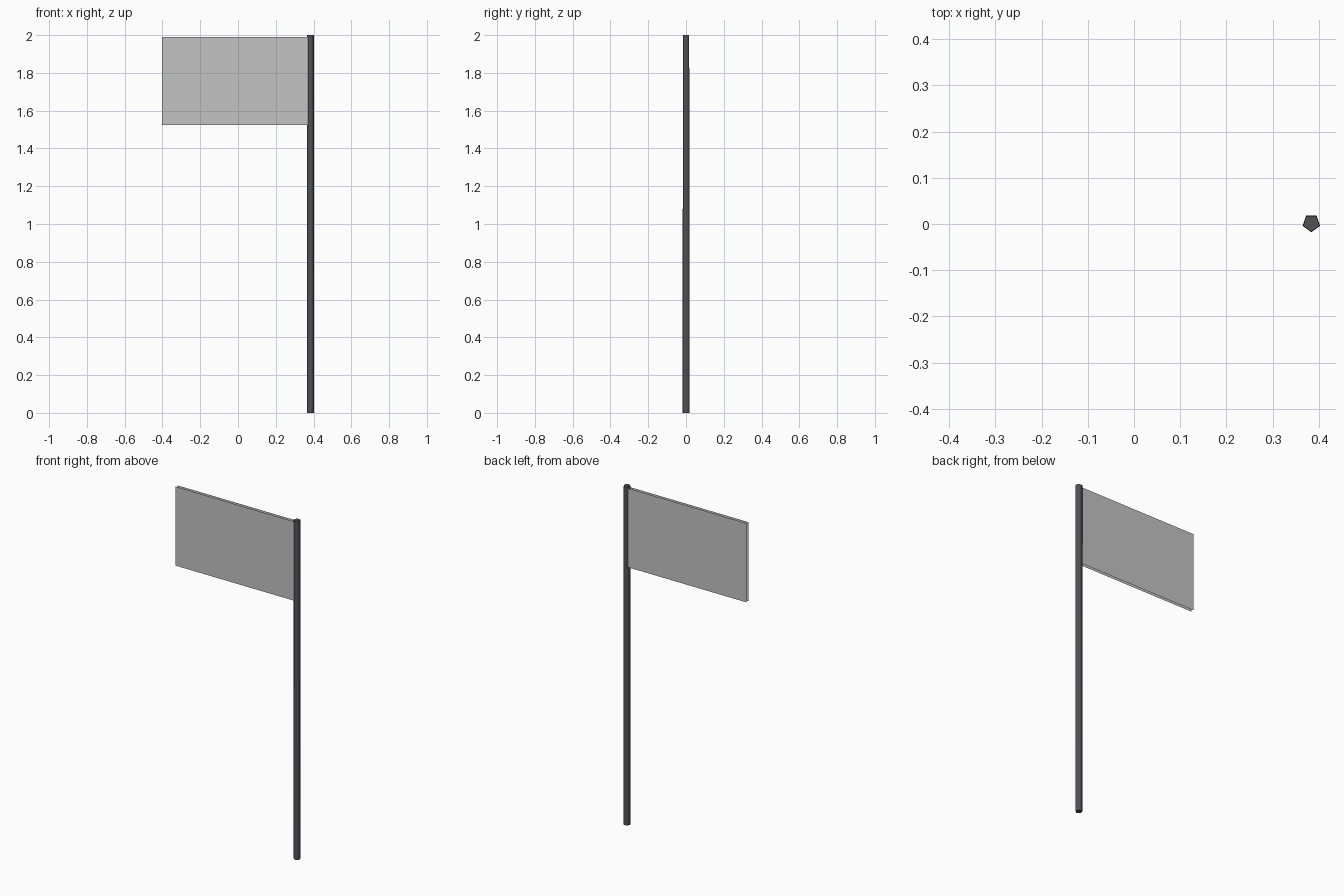
import bpy
import bmesh
import math
from mathutils import Matrix

cube = bpy.data.objects.get("Cube")
if cube:
    bpy.data.objects.remove(cube, do_unlink=True)


def make_material(name, color):
    mat = bpy.data.materials.new(name)
    mat.use_nodes = True
    mat.diffuse_color = color
    mat.node_tree.nodes["Principled BSDF"].inputs["Base Color"].default_value = color
    return mat


def make_object(name, bm, mat):
    mesh = bpy.data.meshes.new(name)
    bm.to_mesh(mesh)
    bm.free()
    mesh.materials.append(mat)
    obj = bpy.data.objects.new(name, mesh)
    bpy.context.collection.objects.link(obj)
    return obj


dark_metal = make_material("dark grey metal", (0.085, 0.085, 0.092, 1))
cloth = make_material("light grey cloth", (0.55, 0.55, 0.55, 1))

POLE_X, POLE_Y, HEIGHT = 0.384, 0.002, 2.0

# Pole: slightly tapered five-sided post with one corner facing the front
bm = bmesh.new()
bmesh.ops.create_cone(bm, cap_ends=True, segments=5, radius1=0.0198, radius2=0.0187, depth=HEIGHT)
lowest = min(bm.verts, key=lambda v: (round(v.co.z, 3), v.co.y))
turn = -math.pi / 2 - math.atan2(lowest.co.y, lowest.co.x)
bm.transform(Matrix.Translation((POLE_X, POLE_Y, HEIGHT / 2)) @ Matrix.Rotation(turn, 4, "Z"))

# Round the shading around the post, keeping its end caps crisp
for face in bm.faces:
    face.smooth = abs(face.normal.z) < 0.5
for edge in bm.edges:
    edge.smooth = all(face.smooth for face in edge.link_faces)
make_object("pole", bm, dark_metal)

# Flag: two thin sheets back to back, open around the rim
LEFT, BOTTOM, TOP = -0.403, 1.523, 1.99
for name, side in (("flag_front", -1), ("flag_back", 1)):
    bm = bmesh.new()
    y = POLE_Y + side * 0.009
    corners = [(LEFT, BOTTOM), (POLE_X, BOTTOM), (POLE_X, TOP), (LEFT, TOP)]
    if side > 0:
        corners.reverse()
    bm.faces.new([bm.verts.new((x, y, z)) for x, z in corners])
    make_object(name, bm, cloth)
